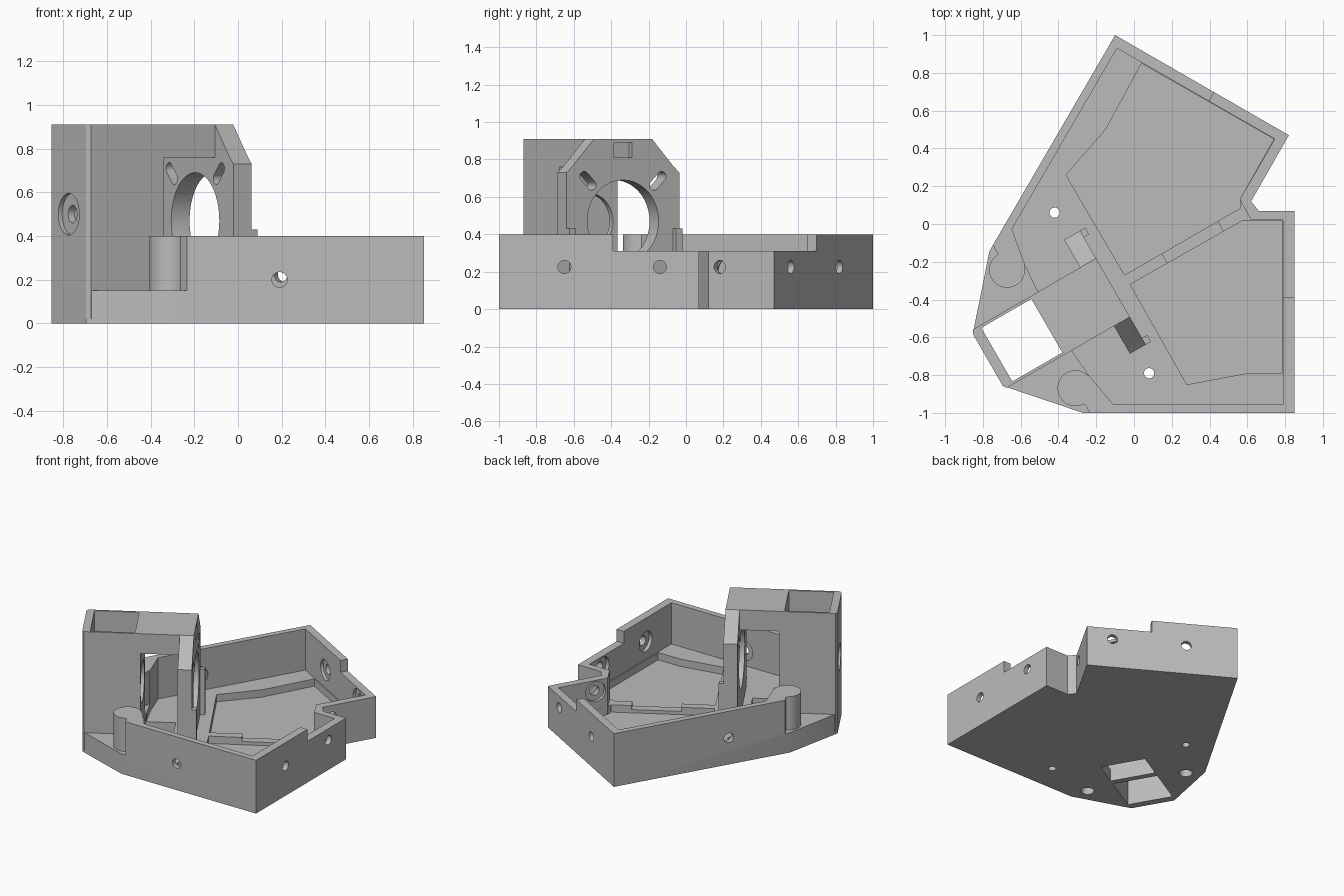
import bpy, bmesh, math
from mathutils import Vector, Matrix

cube = bpy.data.objects.get("Cube")
if cube:
    bpy.data.objects.remove(cube, do_unlink=True)

grey = bpy.data.materials.new("light grey plastic")
grey.use_nodes = True
grey.diffuse_color = (0.5, 0.5, 0.5, 1)
grey.node_tree.nodes["Principled BSDF"].inputs["Base Color"].default_value = (0.5, 0.5, 0.5, 1)

# The optical axis runs 30 degrees off x: u is along it, v across it
U = Vector((math.cos(math.radians(30)), 0.5, 0))
V = Vector((-0.5, U.x, 0))
Z = Vector((0, 0, 1))
MID = -0.236       # v of the mirror plane
BORE_Z = 0.47


def uv(u, v):
    p = U * u + V * v
    return (p.x, p.y)


def mirrored(x, y):
    p = Vector((x, y, 0))
    return uv(p.dot(U), 2 * MID - p.dot(V))


def add_mesh(name, bm):
    bmesh.ops.recalc_face_normals(bm, faces=bm.faces)
    mesh = bpy.data.meshes.new(name)
    bm.to_mesh(mesh)
    bm.free()
    ob = bpy.data.objects.new(name, mesh)
    bpy.context.scene.collection.objects.link(ob)
    return ob


def prism(name, pts, lo, hi, axes=(Vector((1, 0, 0)), Vector((0, 1, 0)), Z)):
    a, b, c = axes
    bm = bmesh.new()
    base = bm.faces.new([bm.verts.new(a * p + b * q + c * lo) for p, q in pts])
    new = bmesh.ops.extrude_face_region(bm, geom=[base])["geom"]
    bmesh.ops.translate(bm, vec=c * (hi - lo),
                        verts=[e for e in new if isinstance(e, bmesh.types.BMVert)])
    return add_mesh(name, bm)


def box(name, u0, u1, v0, v1, z0, z1):
    return prism(name, [(u0, v0), (u1, v0), (u1, v1), (u0, v1)], z0, z1, (U, V, Z))


def rod(name, start, end, radius):
    start, end = Vector(start), Vector(end)
    d = end - start
    bm = bmesh.new()
    bmesh.ops.create_cone(bm, cap_ends=True, segments=48, radius1=radius, radius2=radius,
                          depth=d.length,
                          matrix=Matrix.Translation((start + end) / 2) @ d.to_track_quat('Z', 'Y').to_matrix().to_4x4())
    return add_mesh(name, bm)


def combine(ob, tool, operation='DIFFERENCE'):
    mod = ob.modifiers.new("bool", 'BOOLEAN')
    mod.operation = operation
    mod.solver = 'EXACT'
    mod.object = tool
    bpy.context.view_layer.objects.active = ob
    bpy.ops.object.modifier_apply(modifier=mod.name)
    bpy.data.objects.remove(tool, do_unlink=True)


# Tray body
corner = (-0.27, -1.0)
outline = [(-0.1, 1), (0.82, 0.47), (0.62, 0.12), (0.66, 0.07), (0.85, 0.07), (0.85, -1),
           corner, uv(-1.03, -0.395), uv(-1.03, -0.077), mirrored(*corner)]
body = prism("tray_body", outline, 0, 0.4)

# Hollow inside the walls
s1, s2 = (-0.11, -0.955), (-0.24, -0.8)
combine(body, prism("cavity", [(-0.09, 0.93), (0.745, 0.45), (0.56, 0.13), (0.62, 0.02),
                               (0.79, 0.02), (0.79, -0.955), s1, s2, uv(-0.62, -0.415),
                               uv(-0.62, -0.057), mirrored(*s2), mirrored(*s1)], 0.09, 1))

# Low shelves beside the tower, leaving rounded bosses
shelf = [(-1.3, -1.2), (-0.703, -1.2), (-0.703, -0.598), (-0.61, -0.598),
         (-0.61, 0.126), (-0.703, 0.126), (-0.703, 0.7), (-1.3, 0.7)]
combine(body, prism("shelf_cut", shelf, 0.15, 1, (U, V, Z)))
for v in (-0.598, 0.126):
    x, y = uv(-0.703, v)
    combine(body, rod("boss", (x, y, 0.05), (x, y, 0.4), 0.095), 'UNION')
    combine(body, rod("boss_hole", (x, y, -0.1), (x, y, 0.25), 0.045))

# Sunken floors on both sides of the rib
combine(body, prism("floor_back", [(0.04, 0.85), (-0.15, 0.5), (-0.36, 0.26), (-0.05, -0.27),
                                   (0.565, 0.085), (0.56, 0.13), (0.74, 0.45)], 0.035, 0.2))
combine(body, prism("floor_front", [(-0.02, -0.32), (0.28, -0.85), (0.6, -0.79), (0.785, -0.79),
                                    (0.785, 0.015), (0.57, 0.015)], 0.035, 0.2))
combine(body, box("rib_gap", 0.05, 0.39, -0.28, -0.2, 0.06, 0.2))

# Lowered wall around the notch
combine(body, prism("wall_step", [(0.36, 0.585), (0.5, 0.83), (1.2, 0.6), (1.2, -0.39),
                                  (0.6, -0.39)], 0.31, 1))

# Screw holes through the walls, counterbored inside: x, y, z, outward angle
for x, y, z, angle in [(0.19, -1, 0.2, -90), (-0.535, 0.255, 0.2, 150),
                       (0.85, -0.65, 0.225, 0), (0.85, -0.14, 0.225, 0),
                       (0.655, 0.18, 0.225, -30), (0.664, 0.56, 0.225, 60),
                       (0.213, 0.82, 0.225, 60)]:
    a = math.radians(angle)
    n = Vector((math.cos(a), math.sin(a), 0))
    p = Vector((x, y, z))
    combine(body, rod("screw_hole", p + n * 0.05, p - n * 0.09, 0.035))
    combine(body, rod("counterbore", p - n * 0.035, p - n * 0.075, 0.075))

# Openings in the floor
for x, y in ((-0.42, 0.06), (0.08, -0.79)):
    combine(body, rod("pin_hole", (x, y, -0.1), (x, y, 0.3), 0.027))
combine(body, box("tower_opening", -0.975, -0.669, -0.4, -0.072, -0.1, 0.5))
combine(body, box("gap_opening", -0.625, -0.42, -0.4, -0.072, -0.1, 0.3))

# Square tower with an inner window and a screw seat on the outer face
tower = prism("tower", [(-1.03, -0.395), (-1.017, -0.415), (-0.632, -0.415),
                        (-0.632, -0.057), (-1.017, -0.057), (-1.03, -0.077)],
              0.02, 0.91, (U, V, Z))
combine(tower, box("shaft", -0.975, -0.669, -0.4, -0.072, -0.1, 1.2))


def axis_rod(name, u0, u1, z, radius):
    return rod(name, U * u0 + V * MID + Z * z, U * u1 + V * MID + Z * z, radius)


combine(tower, axis_rod("inner_window", -0.75, -0.55, BORE_Z, 0.15))
combine(tower, axis_rod("tower_screw", -1.1, -0.9, 0.5, 0.04))
combine(tower, axis_rod("tower_seat", -1.1, -1.01, 0.5, 0.095))

# Roof bridging the tower to the lens plate
roof = box("roof", -0.66, -0.31, -0.415, -0.057, 0.76, 0.91)

# Lens plate with bore, radial slots and a small recess
half = [(0.348, 0.02), (0.348, 0.73), (0.31, 0.765), (0.179, 0.91)]
profile = [(MID + p, q) for p, q in half] + [(MID - p, q) for p, q in reversed(half)]
plate = prism("lens_plate", profile, -0.362, -0.265, (V, Z, U))
combine(plate, axis_rod("bore", -0.5, -0.1, BORE_Z, 0.22))
combine(plate, box("recess", -0.3, -0.2, MID - 0.057, MID + 0.057, 0.81, 0.89))
for side in (-1, 1):
    radial = (V * side + Z).normalized()
    across = (V * -side + Z).normalized()
    centre = V * MID + Z * BORE_Z
    pts = []
    for i in range(24):
        t = math.tau * (i + 0.5) / 24
        r = 0.305 + 0.027 * math.cos(t) + math.copysign(0.033, math.cos(t))
        p = centre + radial * r + across * 0.027 * math.sin(t)
        pts.append((p.dot(V), p.z))
    combine(plate, prism("slot", pts, -0.5, -0.1, (V, Z, U)))

# Small feet on the plate face
parts = [body, tower, roof, plate]
for name, v in (("right_foot", MID - 0.328), ("left_foot", MID + 0.328)):
    parts.append(box(name, -0.28, -0.233, v - 0.02, v + 0.02, 0.05, 0.43))

for ob in parts:
    ob.data.materials.clear()
    ob.data.materials.append(grey)
    for f in ob.data.polygons:
        f.material_index = 0
    bpy.ops.object.select_all(action='DESELECT')
    ob.select_set(True)
    bpy.context.view_layer.objects.active = ob
    bpy.ops.object.shade_smooth_by_angle(angle=math.radians(25))
